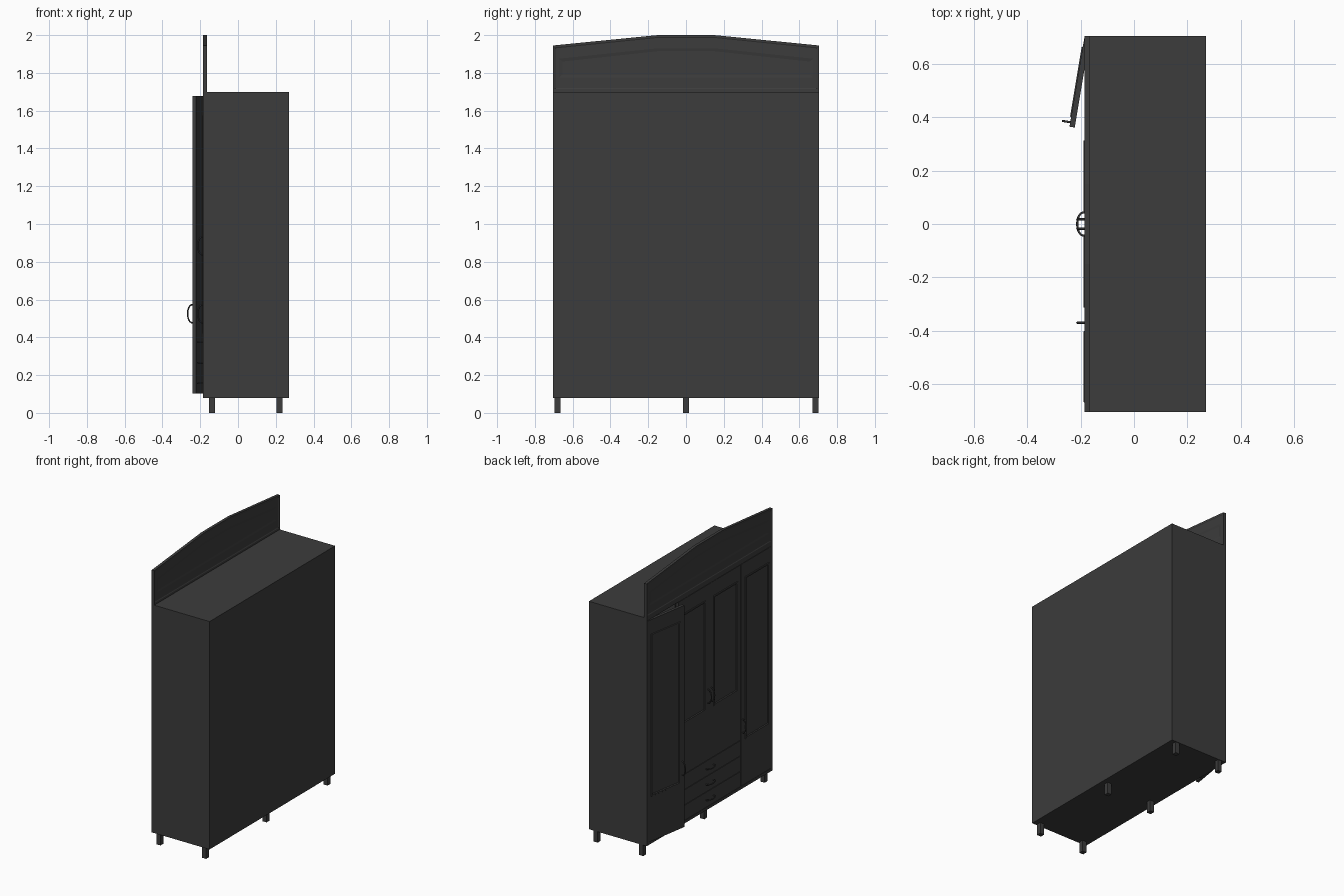
import bpy, bmesh, math
from mathutils import Vector

if "Cube" in bpy.data.objects:
    bpy.data.objects.remove(bpy.data.objects["Cube"])

FRONT, BACK, T = -0.185, 0.27, 0.02   # cabinet front and back planes, board thickness
HW = 0.705                            # half width

paint = bpy.data.materials.new("dark_paint")
paint.diffuse_color = (0.045, 0.045, 0.045, 1)
paint.use_nodes = True
paint.node_tree.nodes["Principled BSDF"].inputs["Base Color"].default_value = paint.diffuse_color


def finish(name, bm, loc=(0, 0, 0)):
    bmesh.ops.recalc_face_normals(bm, faces=bm.faces)
    me = bpy.data.meshes.new(name)
    bm.to_mesh(me)
    bm.free()
    me.materials.append(paint)
    ob = bpy.data.objects.new(name, me)
    ob.location = loc
    bpy.context.collection.objects.link(ob)
    return ob


def box(name, x0, x1, y0, y1, z0, z1):
    bm = bmesh.new()
    bmesh.ops.create_cube(bm, size=1)
    for v in bm.verts:
        v.co = ((x0 + x1) / 2 + v.co.x * (x1 - x0),
                (y0 + y1) / 2 + v.co.y * (y1 - y0),
                (z0 + z1) / 2 + v.co.z * (z1 - z0))
    return finish(name, bm)


def loft(name, rings, loc=(0, 0, 0)):
    """Bridge closed rings of points and cap both ends."""
    bm = bmesh.new()
    vs = [[bm.verts.new(p) for p in r] for r in rings]
    for a, b in zip(vs, vs[1:]):
        n = len(a)
        for i in range(n):
            bm.faces.new((a[i], a[(i + 1) % n], b[(i + 1) % n], b[i]))
    bm.faces.new(vs[0])
    bm.faces.new(vs[-1])
    return finish(name, bm, loc)


def rect(x, y0, y1, z0, z1, d=0):
    return [(x, y0 + d, z0 + d), (x, y1 - d, z0 + d), (x, y1 - d, z1 - d), (x, y0 + d, z1 - d)]


def door(name, y0, y1, z0, panel, loc=(FRONT, 0, 0)):
    """Board with a raised moulding around a slightly sunken field."""
    z1 = 1.678
    p = (panel[0], panel[1], panel[2], 1.575)
    rings = [rect(0.002, *p, 0.016), rect(-0.004, *p, 0.012), rect(-0.004, *p, 0.003),
             rect(0, *p), rect(0, y0, y1, z0, z1), rect(T, y0, y1, z0, z1)]
    return loft(name, rings, loc)


def handle(name, y, z, axis, loc=(FRONT, 0, 0), half=0.048, out=0.029, r=0.004):
    """Bowed bar handle swept along a half ellipse."""
    along = Vector(axis)
    side = Vector((1, 0, 0)).cross(along)
    rings = []
    for i in range(13):
        a = math.pi * i / 12
        c = Vector((0.001 - out * math.sin(a) ** 0.8, y, z)) + along * (-half * math.cos(a))
        nrm = Vector((-math.sin(a), 0, 0)) - along * math.cos(a)
        rings.append([c + r * (nrm * math.cos(b) + side * math.sin(b))
                      for b in (2 * math.pi * k / 8 for k in range(8))])
    ob = loft(name, rings, loc)
    for p in ob.data.polygons:
        p.use_smooth = len(p.vertices) == 4
    return ob


# Carcass boards
for s, tag in ((1, "left"), (-1, "right")):
    box("side_" + tag, FRONT, BACK, *sorted((s * HW, s * (HW - T))), 0.08, 1.70)
    box("divider_" + tag, FRONT + T, BACK - T, *sorted((s * 0.342, s * 0.36)), 0.10, 1.68)
inner = HW - T
box("bottom_board", FRONT, BACK, -inner, inner, 0.08, 0.10)
box("top_board", FRONT, BACK, -inner, inner, 1.68, 1.70)
box("back_board", BACK - T, BACK, -inner, inner, 0.10, 1.68)

# Square legs
for i, x in enumerate((-0.138, 0.22)):
    for j, y in enumerate((-0.68, 0, 0.685)):
        box(f"leg_{i}_{j}", x - 0.016, x + 0.016, y - 0.016, y + 0.016, 0, 0.08)

# Closed side door and the two middle doors
door("side_door_closed", -0.685, -0.352, 0.102, (-0.67, -0.40, 0.42))
handle("side_door_closed_handle", -0.37, 0.525, (0, 0, 1))
for s, tag in ((1, "left"), (-1, "right")):
    door("middle_door_" + tag, *sorted((s * 0.0015, s * 0.349)), 0.432,
         (*sorted((s * 0.045, s * 0.315)), 0.79))
    handle(f"middle_door_{tag}_handle", s * 0.018, 0.885, (0, 0, 1))

# Side door standing ajar, turned about its hinge edge
hinge = (FRONT, HW, 0)
for ob in (door("side_door_open", -0.345, 0, 0.102, (-0.31, -0.04, 0.42), hinge),
           handle("side_door_open_handle", -0.328, 0.525, (0, 0, 1), hinge)):
    ob.rotation_euler.z = math.radians(-9.5)

# Three drawers
for i in range(3):
    z = 0.102 + i * 0.11
    box(f"drawer_{i}", FRONT, FRONT + T, -0.349, 0.349, z, z + 0.107)
    handle(f"drawer_{i}_handle", 0, z + 0.054, (0, 1, 0), half=0.044)


# Arched crown board, moulded on both faces
def arch(x, w, bottom, corner, top):
    return [(x, -w, bottom), (x, w, bottom), (x, w, corner),
            (x, 0.15, top), (x, -0.15, top), (x, -w, corner)]


steps = [(0.006, 0.655, 1.79, 1.86, 1.915), (0.003, 0.672, 1.775, 1.875, 1.93),
         (0.003, 0.69, 1.72, 1.93, 1.985), (0, 0.695, 1.715, 1.935, 1.99),
         (0, HW, 1.70, 1.945, 2.0)]
loft("crown_board", [arch(FRONT + d, *r) for d, *r in steps] +
     [arch(FRONT + T - d, *r) for d, *r in reversed(steps)])
